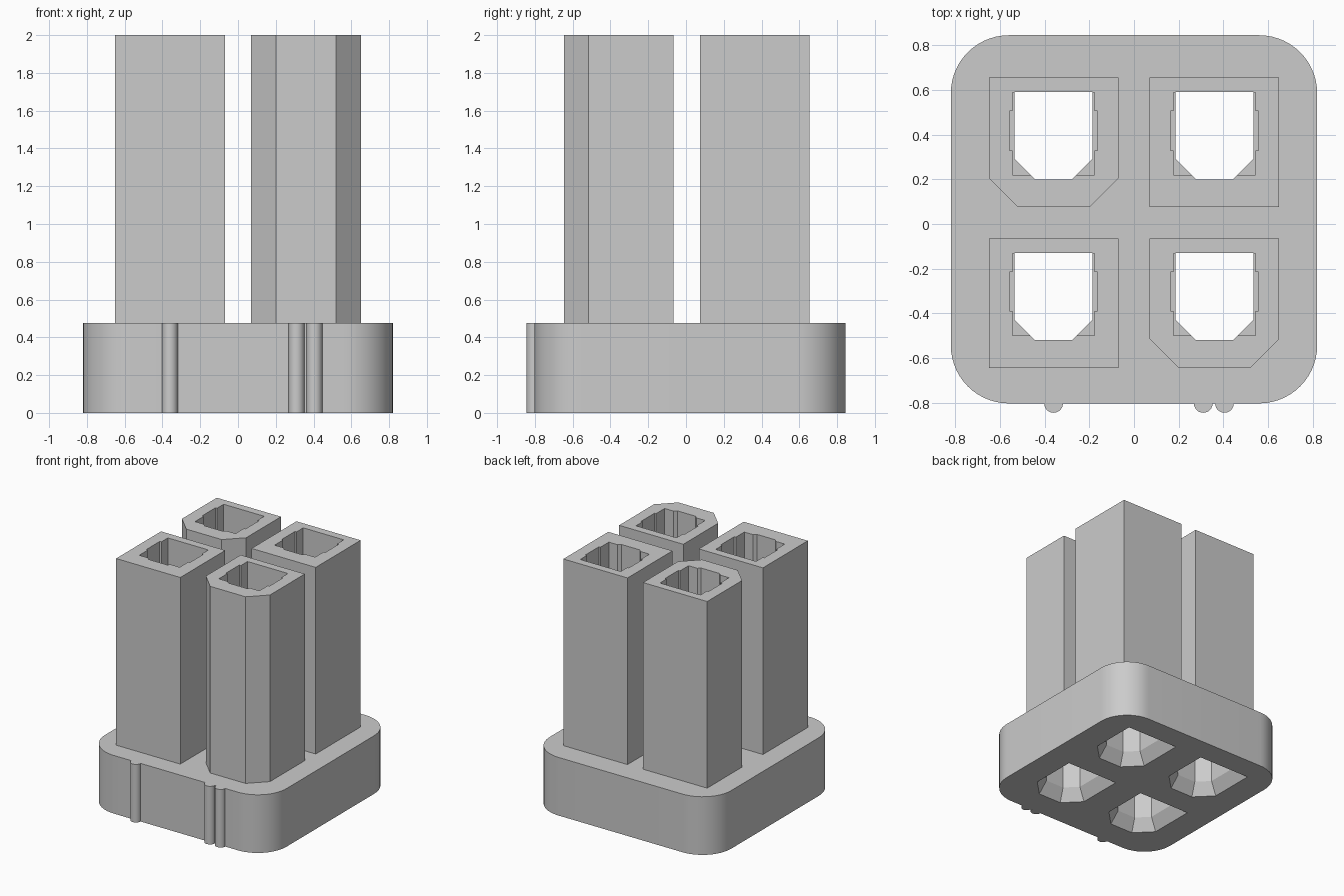
import bpy, bmesh, math

cube = bpy.data.objects.get("Cube")
if cube:
    bpy.data.objects.remove(cube, do_unlink=True)

grey = bpy.data.materials.new("light grey plastic")
grey.use_nodes = True
grey.diffuse_color = (0.6, 0.6, 0.6, 1)
grey.node_tree.nodes["Principled BSDF"].inputs["Base Color"].default_value = (0.6, 0.6, 0.6, 1)


def arc(cx, cy, r, start, end, n):
    """Points along an arc, angles in degrees."""
    angles = [math.radians(start + (end - start) * i / n) for i in range(n + 1)]
    return [(cx + r * math.cos(a), cy + r * math.sin(a)) for a in angles]


def prism(name, outline, z0, z1, bottom=None):
    """Extrude an outline upward, optionally tapering from another one."""
    bm = bmesh.new()
    low = [bm.verts.new((x, y, z0)) for x, y in (bottom or outline)]
    top = [bm.verts.new((x, y, z1)) for x, y in outline]
    n = len(top)
    bm.faces.new(low)
    bm.faces.new(top)
    for i in range(n):
        j = (i + 1) % n
        bm.faces.new((low[i], low[j], top[j], top[i]))
    bmesh.ops.recalc_face_normals(bm, faces=bm.faces)
    mesh = bpy.data.meshes.new(name)
    bm.to_mesh(mesh)
    bm.free()
    mesh.materials.append(grey)
    obj = bpy.data.objects.new(name, mesh)
    bpy.context.collection.objects.link(obj)
    return obj


def block(cx, cy, hx, y0, y1, chamfer=0):
    """Rectangle with optional chamfers on its two front corners."""
    pts = [(hx, y1), (-hx, y1)]
    if chamfer:
        pts += [(-hx, y0 + chamfer), (-hx + chamfer, y0), (hx - chamfer, y0), (hx, y0 + chamfer)]
    else:
        pts += [(-hx, y0), (hx, y0)]
    return [(cx + x, cy + y) for x, y in pts]


def cut(obj, cutter):
    cutter.hide_render = True
    cutter.hide_set(True)
    mod = obj.modifiers.new("cut", 'BOOLEAN')
    mod.operation = 'DIFFERENCE'
    mod.solver = 'EXACT'
    mod.object = cutter


def bake(obj):
    """Apply the cuts and drop the cutters."""
    bpy.context.view_layer.update()
    evaluated = obj.evaluated_get(bpy.context.evaluated_depsgraph_get())
    mesh = bpy.data.meshes.new_from_object(evaluated)
    cutters = {m.object for m in obj.modifiers}
    obj.modifiers.clear()
    obj.data = mesh
    for c in cutters:
        bpy.data.objects.remove(c, do_unlink=True)


W, FRONT, BACK, R = 0.82, -0.803, 0.845, 0.26
DECK, TOP, LEDGE = 0.475, 2.0, 0.475

# Flange: rounded square with three half-round ribs on the front
outline = arc(-W + R, FRONT + R, R, 180, 270, 14)
for x in (-0.36, 0.31, 0.405):
    outline += arc(x, FRONT, 0.042, 180, 360, 12)
outline += arc(W - R, FRONT + R, R, 270, 360, 14)
outline += arc(W - R, BACK - R, R, 0, 90, 14)
outline += arc(-W + R, BACK - R, R, 90, 180, 14)
flange = prism("flange", outline, 0, DECK)

# Four sockets, two of them keyed with chamfered front corners
sockets = []
for row, cy in (("front", -0.355), ("back", 0.365)):
    for side, cx in (("right", -0.36), ("left", 0.36)):
        keyed = (row == "front") == (side == "left")
        tower = prism(f"{row}_{side}_socket",
                      block(cx, cy, 0.29, -0.29, 0.29, 0.13 if keyed else 0), DECK, TOP)
        sockets.append(tower)

        # Keyed bore through everything, flared at the underside
        bore = block(cx, cy, 0.175, -0.165, 0.225, 0.092)
        mouth = block(cx, cy, 0.235, -0.225, 0.285, 0.13)
        cut(flange, prism("bore_cutter", bore, -0.1, DECK + 0.1))
        cut(flange, prism("flare_cutter", bore, 0, 0.1, mouth))
        cut(tower, prism("bore_cutter", bore, DECK - 0.1, TOP + 0.1))

        # Wider upper cavity with a groove in each side wall
        cut(tower, prism("cavity_cutter", block(cx, cy, 0.183, -0.145, 0.224), LEDGE - 0.1, TOP + 0.1))
        cut(tower, prism("groove_cutter", block(cx, cy, 0.197, -0.035, 0.14), LEDGE - 0.1, TOP + 0.1))

for obj in [flange] + sockets:
    bake(obj)

# Smooth the rounded flange, keep its edges crisp
bpy.ops.object.select_all(action='DESELECT')
flange.select_set(True)
bpy.context.view_layer.objects.active = flange
bpy.ops.object.shade_smooth_by_angle(angle=math.radians(30))
